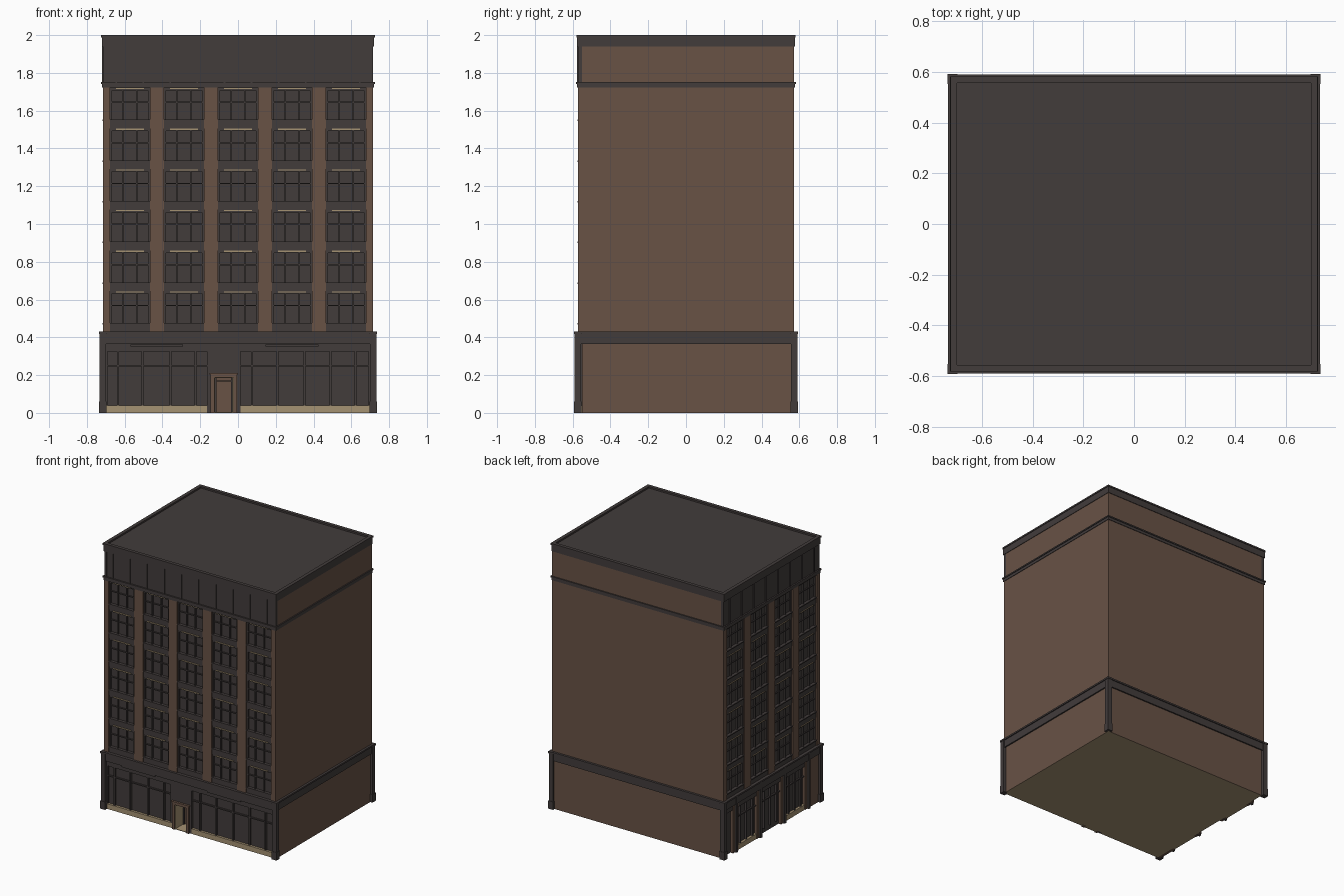
import bpy, bmesh

if "Cube" in bpy.data.objects:
    bpy.data.objects.remove(bpy.data.objects["Cube"])

def material(name, rgb):
    m = bpy.data.materials.new(name)
    m.diffuse_color = (*rgb, 1)
    m.use_nodes = True
    m.node_tree.nodes["Principled BSDF"].inputs["Base Color"].default_value = m.diffuse_color
    return m

DARK = material("charcoal", (0.054, 0.045, 0.044))
BROWN = material("brown brick", (0.138, 0.084, 0.060))
BEIGE = material("beige stone", (0.376, 0.287, 0.171))

def boxes(name, items, mat):
    """One object from many boxes (x0, x1, y0, y1, z0, z1)."""
    bm = bmesh.new()
    for x0, x1, y0, y1, z0, z1 in items:
        vs = bmesh.ops.create_cube(bm, size=1)["verts"]
        for v in vs:
            v.co = (x1 if v.co.x > 0 else x0, y1 if v.co.y > 0 else y0, z1 if v.co.z > 0 else z0)
    me = bpy.data.meshes.new(name)
    bm.to_mesh(me)
    bm.free()
    me.materials.append(mat)
    ob = bpy.data.objects.new(name, me)
    bpy.context.collection.objects.link(ob)
    return ob

BX, BY = 0.716, 0.573      # outer wall planes
REC = 0.022                # window recess depth

def front(u0, u1, z0, z1, d, back=-REC):
    """Box on the front wall, d = outward offset from the wall plane."""
    return (u0, u1, -BY - d, -BY - back, z0, z1)

def left(u0, u1, z0, z1, d, back=-REC):
    return (-BX - d, -BX - back, u0, u1, z0, z1)

def ring(d, z0, z1):
    return (-BX - d, BX + d, -BY - d, BY + d, z0, z1)

# Core: brown party walls, dark glass on front and left, beige underside
core = boxes("core_walls", [(-BX + REC, BX, -BY + REC, BY, 0, 1.975)], BROWN)
core.data.materials.append(DARK)
core.data.materials.append(BEIGE)
for f in core.data.polygons:
    n = f.normal
    if n.z < -0.5:
        f.material_index = 2
    elif n.y < -0.5 or n.x < -0.5 or n.z > 0.5:
        f.material_index = 1

# Doorway cut into the core
D0, D1, DZ = -0.125, -0.025, 0.188
cutter = boxes("doorway_cutter", [(D0, D1, -0.7, -BY + 0.11, -0.05, DZ)], BEIGE)
cutter.hide_render = True
cutter.display_type = 'WIRE'
mod = core.modifiers.new("doorway", 'BOOLEAN')
mod.operation = 'DIFFERENCE'
mod.object = cutter
mod.solver = 'EXACT'
bpy.context.view_layer.objects.active = core
bpy.ops.object.modifier_apply(modifier="doorway")
bpy.data.objects.remove(cutter)

# Surrounding bands, cornices and parapet
bands = [ring(0.010, 0.365, 0.42), ring(0.017, 0.42, 0.432),
         ring(0.004, 1.722, 1.745), ring(0.009, 1.742, 1.752)]
P = 0.018
for z0, z1, d in ((1.94, 1.99, 0.004), (1.988, 2.0, 0.008)):
    X, Y = BX + d, BY + d
    bands += [(-X, X, -Y, -BY + P, z0, z1), (-X, X, BY - P, Y, z0, z1),
              (-X, -BX + P, -Y, Y, z0, z1), (BX - P, X, -Y, Y, z0, z1)]
boxes("bands_and_parapet", bands, DARK)
boxes("roof", [(-BX + P, BX - P, -BY + P, BY - P, 1.96, 1.988)], DARK)

# Corner posts of the base, with foot block and cap
posts = []
for sx in (-1, 1):
    for sy in (-1, 1):
        for e, z0, z1 in ((0, 0, 0.43), (0.003, 0, 0.06), (0.003, 0.418, 0.432)):
            xs = sorted((sx * (0.698 - e), sx * (0.732 + e)))
            ys = sorted((sy * (0.556 - e), sy * (0.589 + e)))
            posts.append((*xs, *ys, z0, z1))
boxes("corner_posts", posts, DARK)

# Upper facades: piers, spandrels, window frames, heads
Z0, FLOOR, BAY = 0.43, 0.2153, 0.106
piers, frames, heads, frieze, ribs = [], [], [], [], []
for place, n, pitch, half in ((front, 5, 0.286, BX), (left, 4, 0.287, BY)):
    centres = [(i - (n - 1) / 2) * pitch for i in range(n)]
    edges = [-half + (REC if place is left else 0)]
    for c in centres:
        edges += [c - BAY, c + BAY]
    edges.append(half)
    for a, b in zip(edges[::2], edges[1::2]):
        piers.append(place(a, b, Z0, 1.73, 0))
    for c in centres:
        for f in range(6):
            z = Z0 + f * FLOOR
            top = z + FLOOR
            frames.append(place(c - BAY, c + BAY, z, z + 0.042, -0.006))        # spandrel
            frames.append(place(c - BAY, c + BAY, z + 0.038, z + 0.046, 0.001))  # sill
            frames.append(place(c - BAY, c + BAY, top - 0.014, top, -0.010))    # head rail
            frames.append(place(c - BAY, c + BAY, z + 0.135, z + 0.142, -0.014))  # transom
            for u, w in ((-0.101, 0.005), (-0.037, 0.004), (0.037, 0.004), (0.101, 0.005)):
                frames.append(place(c + u - w, c + u + w, z + 0.042, top, -0.010))
            heads.append(place(c - 0.074, c + 0.074, top - 0.008, top - 0.002, -0.004))
    # Attic frieze with ribs
    frieze.append(place(-half, half, 1.745, 1.95, -0.002))
    for i in range(2 * n):
        u = (i - n + 0.5) * pitch / 2
        ribs.append(place(u - 0.004, u + 0.004, 1.75, 1.94, 0.004))
boxes("brick_piers", piers, BROWN)
boxes("window_frames", frames, DARK)
boxes("window_heads", heads, BEIGE)
boxes("attic_frieze", frieze, DARK)
boxes("frieze_ribs", ribs, DARK)

# Ground floor shopfront on the front
shop = [front(-0.70, 0.70, 0.325, 0.37, -0.004),
        front(-0.165, -0.14, 0, 0.33, -0.004), front(-0.01, 0.012, 0, 0.33, -0.004),
        front(-0.15, 0.0, 0.20, 0.33, -0.004)]
plinth = [front(-0.70, -0.145, 0, 0.038, -0.004), front(-0.005, 0.70, 0, 0.038, -0.004)]
for u in (-0.695, -0.636, -0.505, -0.358, -0.225, 0.075, 0.21, 0.352, 0.49, 0.622, 0.695):
    shop.append(front(u - 0.005, u + 0.005, 0.036, 0.33, -0.008))
for a, b in ((-0.70, -0.15), (0.0, 0.70)):
    shop.append(front(a, b, 0.245, 0.253, -0.010))
for c in (-0.43, 0.285):
    shop.append(front(c - 0.14, c + 0.14, 0.352, 0.362, 0.004))    # awning rails

# Ground floor of the left side: posts, two shop windows, brick infill
infill = []
marks = (-0.43, -0.143, 0.143, 0.43)
shop.append(left(-0.56, 0.56, 0.325, 0.37, -0.004))
for c in marks:
    shop.append(left(c - 0.009, c + 0.009, 0, 0.42, 0.014))
    infill.append(left(c - 0.032, c + 0.032, 0, 0.365, 0))
infill.append(left(-0.56, -0.43, 0, 0.365, 0))
for a in (-0.43, 0.143):
    plinth.append(left(a + 0.03, a + 0.257, 0, 0.038, -0.004))
for a in (-0.43, -0.143, 0.143):
    for k in (1, 2, 3):
        u = a + 0.287 * k / 4
        shop.append(left(u - 0.005, u + 0.005, 0.036, 0.33, -0.008))
    shop.append(left(a, a + 0.287, 0.245, 0.253, -0.010))
boxes("shopfront", shop, DARK)
boxes("plinth", plinth, BEIGE)
boxes("ground_floor_brick", infill, BROWN)

# Entrance: brown surround, beige reveal, dark pilasters, recessed leaf
boxes("door_surround", [front(-0.145, D0, 0, 0.2, 0.008), front(D1, -0.005, 0, 0.2, 0.008),
                        front(-0.145, -0.005, DZ, 0.206, 0.008),
                        front(-0.150, 0.0, 0.203, 0.212, 0.013)], BROWN)
YB = -BY + 0.11
boxes("door_reveal", [(D0, D0 + 0.004, -BY, YB, 0, DZ), (D1 - 0.004, D1, -BY, YB, 0, DZ),
                      (D0, D1, -BY, YB, DZ - 0.004, DZ), (D0, D1, -BY, YB, 0, 0.004)], BEIGE)
boxes("door_leaf", [(D0, D1, YB - 0.008, YB, 0.003, DZ - 0.003)], BROWN)
boxes("door_frame", [(D0 + 0.004, D0 + 0.012, YB - 0.02, YB, 0.003, DZ - 0.003),
                     (D1 - 0.012, D1 - 0.004, YB - 0.02, YB, 0.003, DZ - 0.003),
                     (D0, D1, YB - 0.02, YB, 0.165, 0.172)], DARK)
